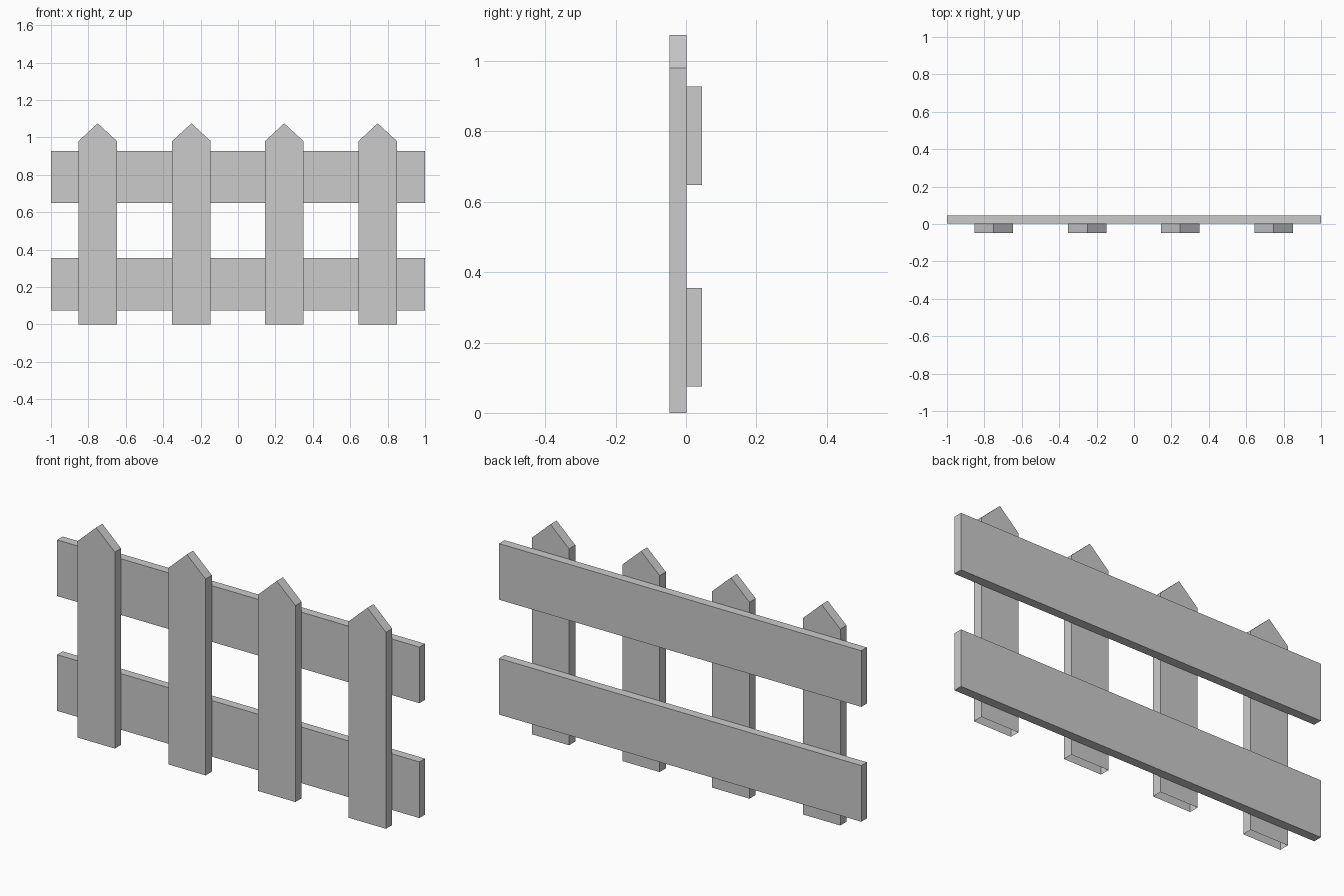
import bpy, bmesh

if "Cube" in bpy.data.objects:
    bpy.data.objects.remove(bpy.data.objects["Cube"])

FRONT, MIDDLE, BACK = -0.047, 0.002, 0.046


def extrude_profile(name, points, y0, y1, open_bottom=False):
    """Extrude an (x, z) outline from y0 to y1."""
    bm = bmesh.new()
    face = bm.faces.new([bm.verts.new((x, y0, z)) for x, z in points])
    ext = bmesh.ops.extrude_face_region(bm, geom=[face], use_keep_orig=True)
    moved = [g for g in ext["geom"] if isinstance(g, bmesh.types.BMVert)]
    bmesh.ops.translate(bm, verts=moved, vec=(0, y1 - y0, 0))
    bmesh.ops.recalc_face_normals(bm, faces=bm.faces)
    if open_bottom:
        bottom = [f for f in bm.faces if all(v.co.z < 0.001 for v in f.verts)]
        bmesh.ops.delete(bm, geom=bottom, context="FACES_ONLY")
    mesh = bpy.data.meshes.new(name)
    bm.to_mesh(mesh)
    bm.free()
    obj = bpy.data.objects.new(name, mesh)
    bpy.context.collection.objects.link(obj)
    return obj


# Pointed upright pickets, open underneath
W = 0.103
for i, cx in enumerate((-0.75, -0.249, 0.247, 0.747)):
    outline = [(cx - W, 0), (cx + W, 0), (cx + W, 0.98), (cx, 1.075), (cx - W, 0.98)]
    extrude_profile(f"picket_{i + 1}", outline, FRONT, MIDDLE, open_bottom=True)

# Horizontal rails fixed behind the pickets
for name, z0, z1 in (("lower_rail", 0.075, 0.355), ("upper_rail", 0.648, 0.928)):
    extrude_profile(name, [(-1, z0), (1, z0), (1, z1), (-1, z1)], MIDDLE, BACK)
